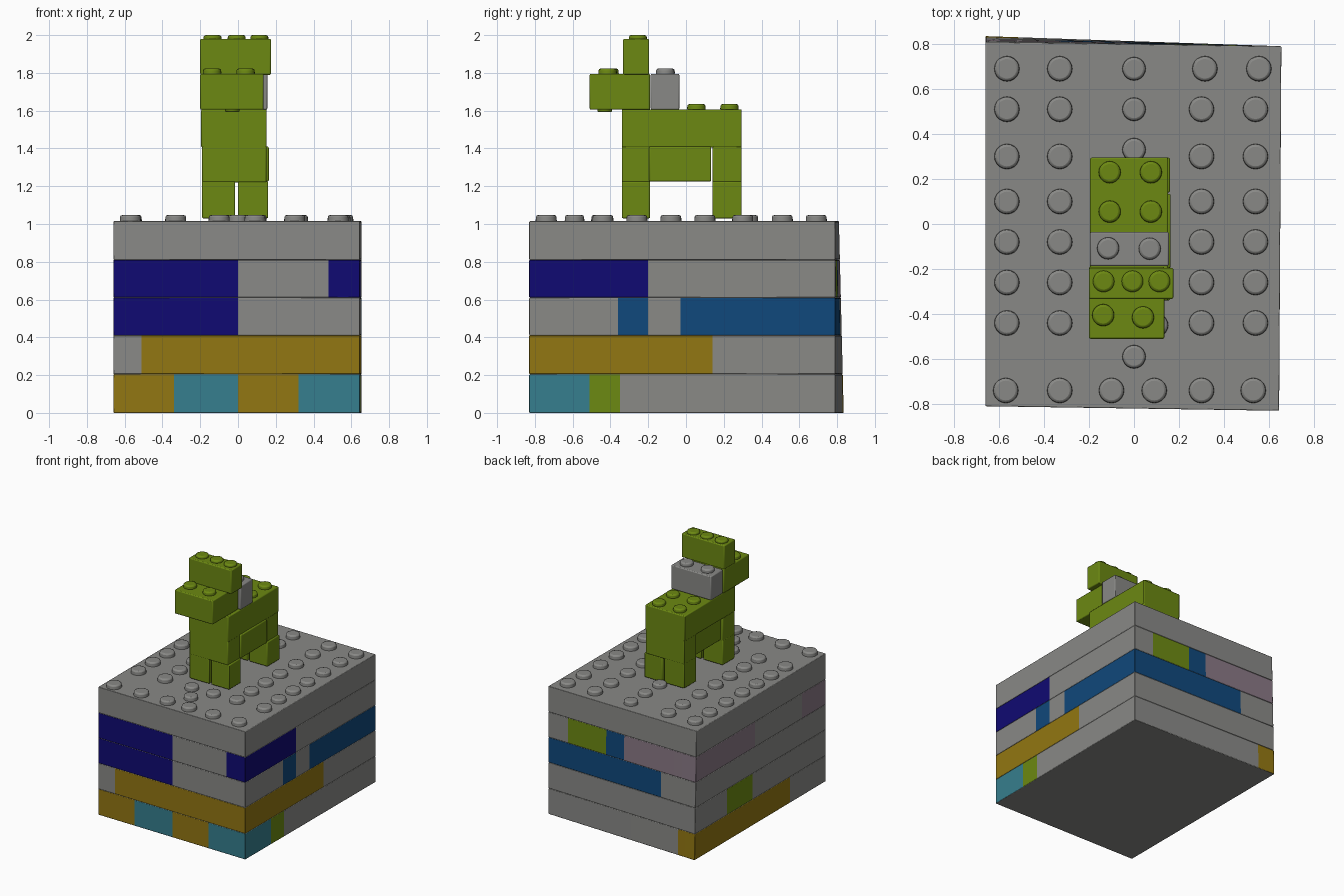
import bpy
import bmesh
from mathutils import Vector

if "Cube" in bpy.data.objects:
    bpy.data.objects.remove(bpy.data.objects["Cube"], do_unlink=True)

# Flat colours (linear)
COLOURS = {
    "grey": (0.25, 0.25, 0.24),
    "green": (0.15, 0.25, 0.006),
    "navy": (0.005, 0.003, 0.17),
    "blue": (0.005, 0.065, 0.2),
    "ochre": (0.29, 0.185, 0.006),
    "turquoise": (0.037, 0.21, 0.27),
    "mauve": (0.25, 0.19, 0.235),
}
NAMES = list(COLOURS)
MATS = {}
for name, rgb in COLOURS.items():
    mat = bpy.data.materials.new(name)
    mat.use_nodes = True
    mat.diffuse_color = (*rgb, 1)
    bsdf = next(n for n in mat.node_tree.nodes if n.type == 'BSDF_PRINCIPLED')
    bsdf.inputs["Base Color"].default_value = (*rgb, 1)
    bsdf.inputs["Roughness"].default_value = 0.7
    MATS[name] = mat


def finish(name, bm, colours, bevel):
    """Turn a bmesh into an object with softened, smooth-shaded edges."""
    mesh = bpy.data.meshes.new(name)
    bm.to_mesh(mesh)
    bm.free()
    for colour in colours:
        mesh.materials.append(MATS[colour])
    obj = bpy.data.objects.new(name, mesh)
    bpy.context.collection.objects.link(obj)
    mod = obj.modifiers.new("soft_edges", 'BEVEL')
    mod.width = bevel
    mod.segments = 2
    mod.limit_method = 'ANGLE'
    bpy.ops.object.select_all(action='DESELECT')
    obj.select_set(True)
    bpy.context.view_layer.objects.active = obj
    bpy.ops.object.shade_smooth_by_angle()
    return obj


def brick(name, x, y, z, colour="green"):
    bm = bmesh.new()
    bmesh.ops.create_cube(bm, size=1)
    for v in bm.verts:
        v.co = Vector([(r[0] + r[1]) / 2 + c * (r[1] - r[0])
                       for r, c in zip((x, y, z), v.co)])
    return finish(name, bm, [colour], 0.007)


def studs(name, points, z, radius, height, colour="green"):
    bm = bmesh.new()
    for x, y in points:
        made = bmesh.ops.create_cone(bm, cap_ends=True, segments=20, radius1=radius,
                                     radius2=radius * 0.94, depth=height)
        bmesh.ops.translate(bm, verts=made["verts"], vec=(x, y, z + height / 2))
    return finish(name, bm, [colour], 0.01)


def course(name, z0, z1, sides):
    """One brick course: each side is a run of (colour, end position) pieces."""
    def corners(z):
        return [Vector(c) for c in ((-0.66, -0.81, z), (0.645, -0.83, z),
                                    (0.655, 0.79, z), (-0.66, 0.835 - 0.025 * z, z))]
    low, high = corners(z0), corners(z1)
    bm = bmesh.new()
    bottom, top, colours = [], [], []
    for i, side in enumerate(sides):
        axis, j = i % 2, (i + 1) % 4
        start = low[i][axis]
        span = low[j][axis] - start
        t = 0
        for colour, end in side:
            bottom.append(bm.verts.new(low[i].lerp(low[j], t)))
            top.append(bm.verts.new(high[i].lerp(high[j], t)))
            colours.append(colour)
            t = 1 if end is None else (end - start) / span
    n = len(bottom)
    for k in range(n):
        m = (k + 1) % n
        face = bm.faces.new((bottom[k], bottom[m], top[m], top[k]))
        face.material_index = NAMES.index(colours[k])
    bm.faces.new(top)
    bm.faces.new(bottom[::-1])
    return finish(name, bm, NAMES, 0.004)


# Layered base: front, left (+x), back, right (-x) sides of each course
PLAIN = [("grey", None)]
course("base_course", 0, 0.205, [
    [("ochre", -0.34), ("turquoise", 0), ("ochre", 0.32), ("turquoise", None)],
    [("turquoise", -0.51), ("green", -0.35), ("grey", 0.14), ("grey", None)],
    [("grey", -0.51), ("ochre", None)],
    [("ochre", -0.36), ("grey", None)]])
course("second_course", 0.205, 0.41, [
    [("grey", -0.51), ("ochre", None)],
    [("ochre", 0.14), ("grey", None)],
    PLAIN,
    [("grey", 0.43), ("green", 0.11), ("grey", None)]])
course("third_course", 0.41, 0.61, [
    [("navy", 0), ("grey", None)],
    [("grey", -0.36), ("blue", -0.2), ("grey", -0.03), ("blue", None)],
    [("blue", -0.35), ("grey", None)],
    PLAIN])
course("fourth_course", 0.61, 0.81, [
    [("navy", 0), ("grey", 0.48), ("navy", None)],
    [("navy", -0.2), ("grey", None)],
    [("grey", 0.48), ("green", 0.14), ("blue", -0.02), ("mauve", None)],
    [("mauve", 0.08), ("grey", -0.51), ("mauve", None)]])
course("top_course", 0.81, 1.015, [PLAIN] * 4)

# Studs on the base
rows = (0.69, 0.51, 0.3, 0.1, -0.08, -0.26, -0.44)
grid = [(x + 0.015 * (y > 0.6) * (x > 0), y) for x in (-0.565, -0.33, 0.3, 0.54) for y in rows]
front_row = [(x, -0.74) for x in (-0.57, -0.33, -0.1, 0.09, 0.3, 0.53)]
studs("base_studs", grid + front_row, 1.005, 0.057, 0.042, "grey")
middle = [(0, y) for y in (0.69, 0.51, 0.33, -0.59)] + [(0.1, -0.45), (-0.09, -0.45)]
studs("base_middle_studs", middle, 1.005, 0.053, 0.042, "grey")

# Legs of the brick animal
FRONT, REAR = (-0.34, -0.19), (0.14, 0.295)
for label, span in (("front", FRONT), ("rear", REAR)):
    brick(label + "_right_leg", (-0.19, -0.015), span, (1.03, 1.23))
    brick(label + "_left_leg", (0, 0.16), span, (1.03, 1.225))
    brick(label + "_leg_top", (-0.19, 0.15), span, (1.22, 1.42))

# Body, neck and head
brick("belly", (-0.17, 0.163), (-0.195, 0.133), (1.225, 1.41))
brick("body", (-0.195, 0.152), (-0.34, 0.295), (1.405, 1.607))
brick("neck", (-0.195, 0.155), (-0.187, -0.035), (1.605, 1.795), "grey")
brick("head", (-0.2, 0.135), (-0.51, -0.19), (1.605, 1.795))
brick("head_top", (-0.2, 0.175), (-0.333, -0.195), (1.79, 1.98))

# Studs on the animal
studs("body_studs", [(x, y) for x in (-0.108, 0.075) for y in (0.23, 0.055)], 1.6, 0.05, 0.035)
studs("neck_studs", [(-0.115, -0.108), (0.07, -0.11)], 1.788, 0.05, 0.035, "grey")
studs("head_studs", [(-0.137, -0.405), (0.04, -0.415)], 1.788, 0.05, 0.035)
studs("head_top_studs", [(x, -0.255) for x in (-0.135, -0.007, 0.113)], 1.972, 0.049, 0.028)
studs("head_underside_tube", [(-0.03, -0.43)], 1.592, 0.04, 0.025)
